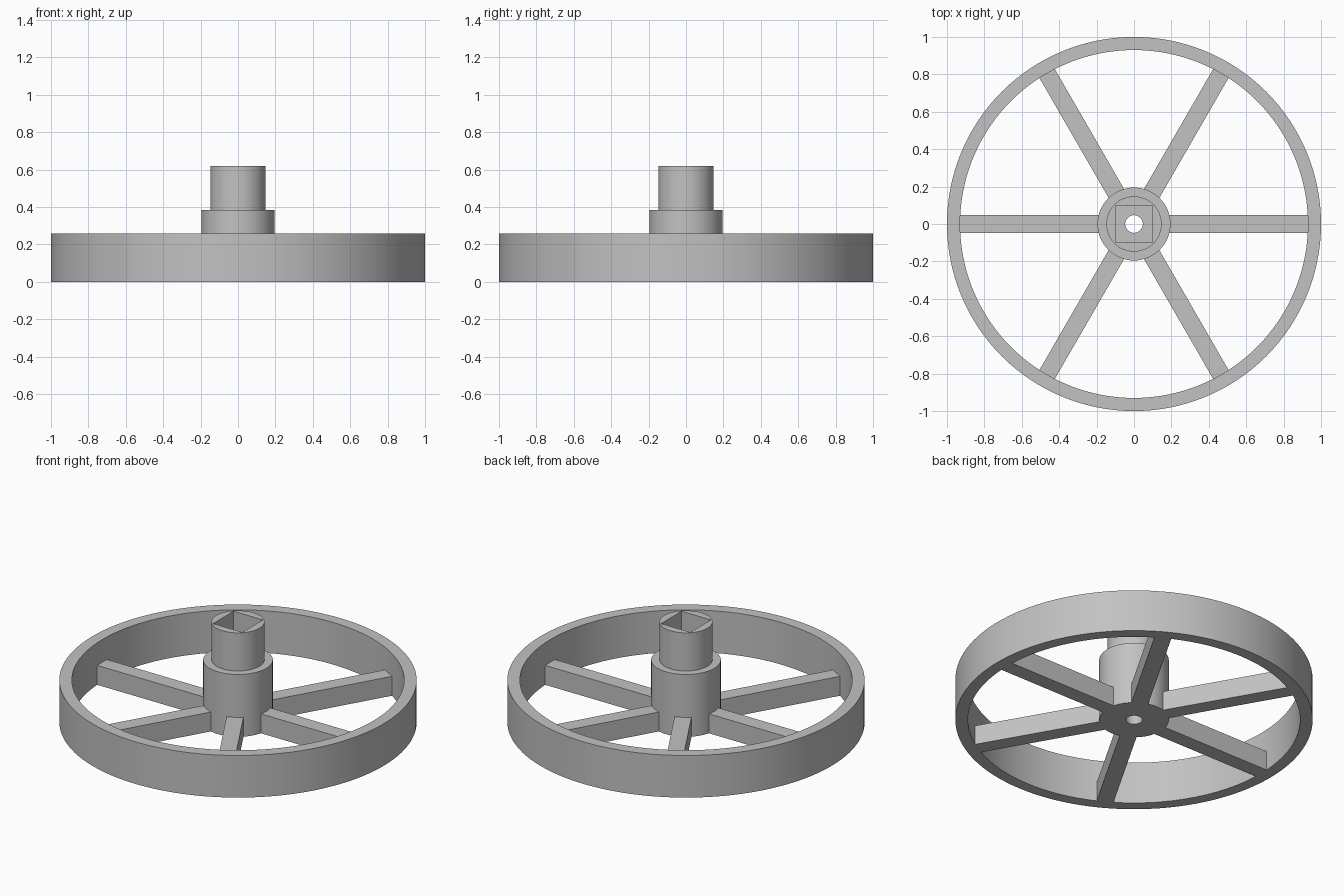
import bpy, bmesh, math
from mathutils import Matrix

cube = bpy.data.objects.get("Cube")
if cube:
    bpy.data.objects.remove(cube, do_unlink=True)

GREY = (0.54, 0.54, 0.54, 1)
grey = bpy.data.materials.new("plain grey")
grey.use_nodes = True
grey.diffuse_color = GREY
grey.node_tree.nodes["Principled BSDF"].inputs["Base Color"].default_value = GREY

RIM_OUTER, RIM_INNER, RIM_HEIGHT = 1.0, 0.93, 0.26
HUB_RADIUS, HUB_HEIGHT = 0.195, 0.385
BOSS_RADIUS, BOSS_TOP = 0.148, 0.62
BORE_RADIUS = 0.047
SPOKE_WIDTH, SPOKE_HEIGHT = 0.095, 0.12


def finish(name, bm, smooth=True):
    """Turn a bmesh into a grey object, smooth except at sharp edges."""
    bmesh.ops.recalc_face_normals(bm, faces=bm.faces)
    mesh = bpy.data.meshes.new(name)
    bm.to_mesh(mesh)
    bm.free()
    mesh.materials.append(grey)
    obj = bpy.data.objects.new(name, mesh)
    bpy.context.collection.objects.link(obj)
    if smooth:
        shade(obj)
    return obj


def shade(obj):
    bpy.ops.object.select_all(action="DESELECT")
    obj.select_set(True)
    bpy.context.view_layer.objects.active = obj
    bpy.ops.object.shade_smooth_by_angle(angle=math.radians(30))


def lathe(name, profile, steps):
    """Spin a closed (radius, height) profile around the z axis."""
    bm = bmesh.new()
    verts = [bm.verts.new((r, 0, z)) for r, z in profile]
    edges = [bm.edges.new((v, verts[i - 1])) for i, v in enumerate(verts)]
    bmesh.ops.spin(bm, geom=verts + edges, cent=(0, 0, 0), axis=(0, 0, 1),
                   angle=math.tau, steps=steps, use_merge=True)
    bmesh.ops.remove_doubles(bm, verts=bm.verts, dist=1e-5)
    return finish(name, bm)


def box(name, low, high, turn=0.0):
    """Box between two corners, turned around the z axis."""
    bm = bmesh.new()
    size = [b - a for a, b in zip(low, high)]
    middle = [(a + b) / 2 for a, b in zip(low, high)]
    bmesh.ops.create_cube(bm, size=1, matrix=Matrix.Rotation(turn, 4, "Z")
                          @ Matrix.Translation(middle) @ Matrix.Diagonal((*size, 1)))
    return finish(name, bm, smooth=False)


# Outer rim
lathe("rim", [(RIM_INNER, 0), (RIM_OUTER, 0),
              (RIM_OUTER, RIM_HEIGHT), (RIM_INNER, RIM_HEIGHT)], 128)

# Stepped hub with a round bore
hub = lathe("hub", [(BORE_RADIUS, 0), (HUB_RADIUS, 0), (HUB_RADIUS, HUB_HEIGHT),
                    (BOSS_RADIUS, HUB_HEIGHT), (BOSS_RADIUS, BOSS_TOP),
                    (BORE_RADIUS, BOSS_TOP)], 64)

# Square socket sunk into the top of the hub
cutter = box("socket_cutter", (-0.1, -0.1, HUB_HEIGHT), (0.1, 0.1, BOSS_TOP + 0.1))
cutter.hide_render = True
cut = hub.modifiers.new("socket", "BOOLEAN")
cut.operation, cut.solver, cut.object = "DIFFERENCE", "EXACT", cutter
bpy.context.view_layer.objects.active = hub
bpy.ops.object.modifier_apply(modifier=cut.name)
bpy.data.objects.remove(cutter, do_unlink=True)
shade(hub)

# Six spokes, ends slightly embedded in hub and rim
for i in range(6):
    box(f"spoke_{i + 1}", (HUB_RADIUS - 0.02, -SPOKE_WIDTH / 2, 0),
        (RIM_INNER + 0.01, SPOKE_WIDTH / 2, SPOKE_HEIGHT), i * math.tau / 6)
